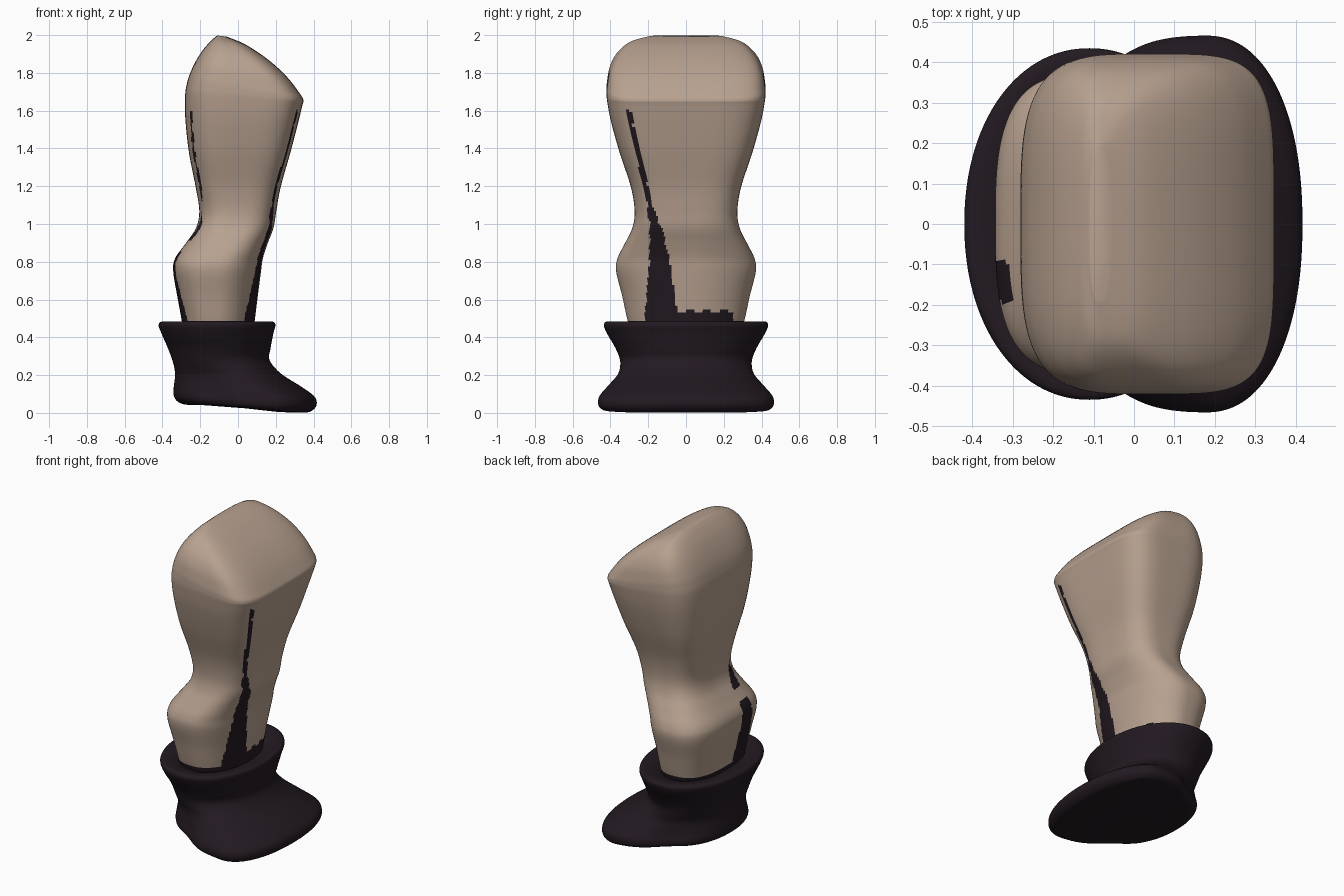
import bpy, bmesh, math, random

random.seed(4)
SEG = 180


def material(name, rgb):
    m = bpy.data.materials.new(name)
    m.diffuse_color = (*rgb, 1)
    return m


TAN = material("tan_cloth", (0.48, 0.36, 0.28))
DARK = material("dark_leather", (0.016, 0.010, 0.015))


def smooth_rings(keys, steps):
    """Catmull-Rom interpolation between key rings."""
    out = []
    for i in range(len(keys) - 1):
        p = [keys[max(0, min(len(keys) - 1, i + k))] for k in (-1, 0, 1, 2)]
        for s in range(steps):
            t = s / steps
            out.append([0.5 * (2 * b + (c - a) * t + (2 * a - 5 * b + 4 * c - d) * t * t
                               + (3 * b - a - 3 * c + d) * t ** 3) for a, b, c, d in zip(*p)])
    return out + [list(keys[-1])]


def loft(name, keys, steps, mats, paint=None, sole=False):
    """Ring = left x, left z, right x, right z, x of widest point, half width,
    squareness of left half, squareness of right half."""
    bm = bmesh.new()
    rows = []
    for xl, zl, xr, zr, xc, hy, nl, nr in smooth_rings(keys, steps):
        row = []
        for k in range(SEG):
            a = 2 * math.pi * k / SEG
            c, s = math.cos(a), math.sin(a)
            n = nr if c > 0 else nl
            r = (abs(c) ** n + abs(s) ** n) ** (-1 / n)
            x = xc + r * c * ((xr - xc) if c > 0 else (xc - xl))
            y = r * s * hy
            t = (x - xl) / (xr - xl)
            if sole:  # arch under the foot, waist between heel and toe
                t = t * t * (3 - 2 * t)
                low = max(0, min(1, (xc + 0.05) / 0.2))
                y *= 1 - 0.10 * low * math.exp(-((x + 0.13) / 0.11) ** 2)
            row.append(bm.verts.new((x, y, zl + (zr - zl) * t)))
        rows.append(row)
    for a, b in zip(rows, rows[1:]):
        for k in range(SEG):
            j = (k + 1) % SEG
            bm.faces.new((a[k], a[j], b[j], b[k]))
    bm.faces.new(rows[0])
    bm.faces.new(rows[-1])
    bmesh.ops.recalc_face_normals(bm, faces=bm.faces)
    for f in bm.faces:
        f.smooth = True
        if paint and paint(f.calc_center_median()):
            f.material_index = 1
    me = bpy.data.meshes.new(name)
    bm.to_mesh(me)
    bm.free()
    for m in mats:
        me.materials.append(m)
    ob = bpy.data.objects.new(name, me)
    bpy.context.collection.objects.link(ob)
    return ob


def lerp_table(z, table):
    for (z0, *a), (z1, *b) in zip(table, table[1:]):
        if z <= z1:
            t = max(0, (z - z0) / (z1 - z0))
            return [u + (v - u) * t for u, v in zip(a, b)]
    return list(table[-1][1:])


# ragged dark seam on both x sides of the trouser leg: z, centre y, half width
SEAM = [(0.48, -0.13, 0.09), (0.8, -0.14, 0.055), (0.95, -0.155, 0.035),
        (1.1, -0.19, 0.014), (1.6, -0.305, 0.011)]


def seam(p):
    if p.z > 1.6:
        return False
    rough = 0.006 * math.sin(p.z * 61) + random.uniform(-0.003, 0.003)
    if p.z < 0.495 + rough:
        return True
    y, w = lerp_table(p.z, SEAM)
    if p.x < -0.1 and 0.85 < p.z < 0.91:
        return False
    if abs(p.y - y) < w + 0.5 * rough and abs(p.x + 0.1) > 0.09:
        return True
    rough = 0.012 * math.sin(p.y * 70)
    return p.x > -0.05 and -0.1 < p.y < 0.25 and p.z < 0.54 + rough


# trouser leg: level sections: z, left x, right x, half width, squareness left / right
sections = [(0.42, -0.29, 0.08, 0.29, 2.8, 2.0), (0.5, -0.30, 0.09, 0.312, 2.8, 2.0),
            (0.62, -0.322, 0.105, 0.338, 2.9, 2.05), (0.75, -0.343, 0.122, 0.37, 3.0, 2.15),
            (0.82, -0.332, 0.132, 0.362, 3.0, 2.25), (0.9, -0.275, 0.158, 0.322, 3.0, 2.5),
            (0.98, -0.222, 0.188, 0.284, 3.1, 2.8), (1.07, -0.205, 0.203, 0.272, 3.2, 3.1),
            (1.2, -0.225, 0.227, 0.293, 3.4, 3.5), (1.38, -0.26, 0.278, 0.352, 3.6, 4.0)]
leg_keys = [(xl, z, xr, z, (xl + xr) / 2, hy, nl, nr) for z, xl, xr, hy, nl, nr in sections]
# slanted, rounded top end
leg_keys += [(-0.279, 1.56, 0.317, 1.53, 0.02, 0.397, 3.7, 4.2),
             (-0.280, 1.68, 0.340, 1.625, 0.03, 0.417, 3.8, 4.5),
             (-0.270, 1.745, 0.346, 1.655, 0.03, 0.421, 3.8, 4.6),
             (-0.253, 1.80, 0.330, 1.687, 0.02, 0.418, 3.8, 4.6),
             (-0.222, 1.865, 0.26, 1.778, 0.0, 0.403, 3.8, 4.5),
             (-0.183, 1.925, 0.16, 1.870, -0.03, 0.365, 3.6, 4.2),
             (-0.140, 1.973, 0.04, 1.950, -0.06, 0.295, 3.2, 3.6),
             (-0.110, 1.998, -0.06, 1.992, -0.088, 0.19, 2.4, 2.4)]
loft("trouser_leg", leg_keys, 7, [TAN, DARK], seam)

# boot with flared cuff, narrow ankle and broad toe
boot_keys = [(-0.29, 0.455, 0.08, 0.455, -0.10, 0.30, 2.2),
             (-0.34, 0.478, 0.12, 0.478, -0.11, 0.36, 2.2),
             (-0.40, 0.484, 0.18, 0.484, -0.11, 0.417, 2.1),
             (-0.42, 0.465, 0.198, 0.465, -0.11, 0.435, 2.1),
             (-0.405, 0.42, 0.187, 0.42, -0.11, 0.418, 2.1),
             (-0.37, 0.34, 0.172, 0.34, -0.10, 0.372, 2.1),
             (-0.342, 0.26, 0.167, 0.28, -0.09, 0.348, 2.1),
             (-0.333, 0.20, 0.225, 0.21, 0.0, 0.362, 2.1),
             (-0.34, 0.14, 0.33, 0.142, 0.10, 0.415, 2.1),
             (-0.341, 0.095, 0.402, 0.09, 0.17, 0.457, 2.15),
             (-0.322, 0.062, 0.417, 0.05, 0.18, 0.466, 2.2),
             (-0.28, 0.044, 0.40, 0.018, 0.18, 0.452, 2.2),
             (-0.20, 0.042, 0.36, 0.002, 0.18, 0.40, 2.2),
             (0.0, 0.027, 0.25, 0.004, 0.15, 0.15, 2.0)]
loft("boot", [(*k, k[-1]) for k in boot_keys], 5, [DARK], sole=True)
